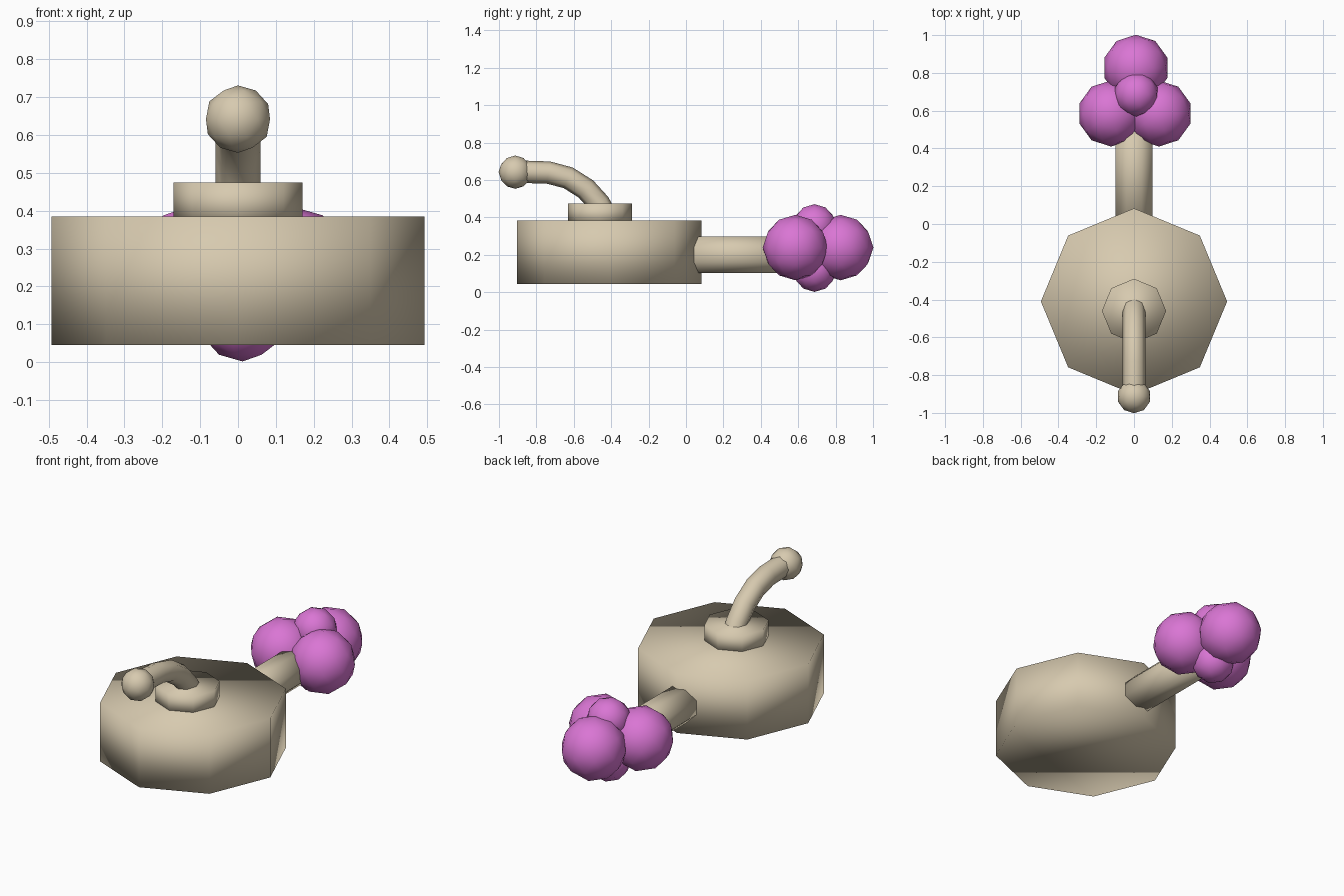
import bpy
from math import pi

if "Cube" in bpy.data.objects:
    bpy.data.objects.remove(bpy.data.objects["Cube"])


def material(name, rgb):
    m = bpy.data.materials.new(name)
    m.diffuse_color = (*rgb, 1)
    m.use_nodes = True
    m.node_tree.nodes["Principled BSDF"].inputs["Base Color"].default_value = m.diffuse_color
    return m


beige = material("beige", (0.68, 0.59, 0.43))
pink = material("orchid pink", (0.70, 0.18, 0.66))


def finish(name, mat):
    o = bpy.context.object
    o.name = name
    o.data.materials.append(mat)
    bpy.ops.object.shade_smooth()
    return o


def prism(name, loc, radius, depth, rot=(0, 0, 0)):
    bpy.ops.mesh.primitive_cylinder_add(vertices=8, radius=radius, depth=depth,
                                        location=loc, rotation=rot)
    return finish(name, beige)


def ball(name, loc, radius, mat):
    bpy.ops.mesh.primitive_ico_sphere_add(subdivisions=2, radius=radius, location=loc)
    return finish(name, mat)


# Octagonal body, collar on top and rod at the back
prism("body", (0, -0.41, 0.215), 0.493, 0.34)
prism("collar", (0, -0.46, 0.42), 0.17, 0.11)
prism("rod", (0, 0.28, 0.201), 0.105, 0.64, (pi / 2, pi / 8, 0))

# Bent spout swept along a path
curve = bpy.data.curves.new("spout", "CURVE")
curve.dimensions = "3D"
curve.bevel_depth = 0.06
curve.bevel_resolution = 2
curve.use_fill_caps = True
path = [(-0.43, 0.41), (-0.465, 0.475), (-0.535, 0.552), (-0.63, 0.612),
        (-0.735, 0.64), (-0.90, 0.645)]
spline = curve.splines.new("POLY")
spline.points.add(len(path) - 1)
for p, (y, z) in zip(spline.points, path):
    p.co = (0, y, z, 1)
    p.radius = 1
spline.use_smooth = True
spout = bpy.data.objects.new("spout", curve)
bpy.context.collection.objects.link(spout)
curve.materials.append(beige)

# Knob on the spout tip
ball("spout_knob", (0, -0.913, 0.642), 0.089, beige)

# Cluster of balls at the end of the rod
for side, x in (("left", -0.122), ("right", 0.132)):
    ball("cluster_" + side, (x, 0.585, 0.239), 0.175, pink)
ball("cluster_back", (0.01, 0.827, 0.239), 0.175, pink)
for level, z in (("top", 0.353), ("bottom", 0.12)):
    ball("cluster_" + level, (0.012, 0.687, z), 0.118, pink)
